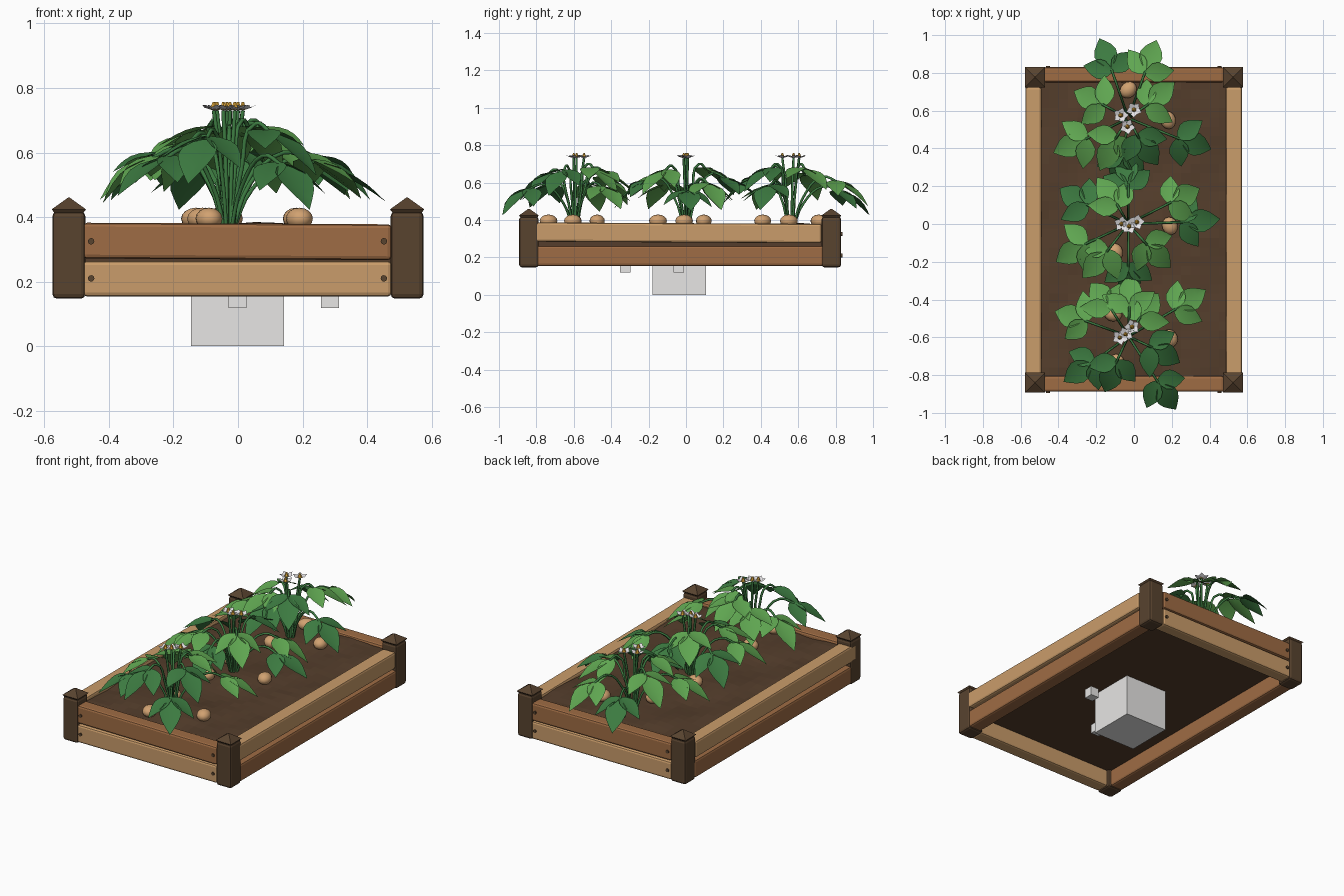
import bpy, bmesh, math, random
from math import radians, cos, sin
from mathutils import Matrix, Vector

random.seed(4)
if "Cube" in bpy.data.objects:
    bpy.data.objects.remove(bpy.data.objects["Cube"])


def material(name, r, g, b):
    m = bpy.data.materials.new(name)
    m.use_nodes = True
    m.diffuse_color = (r, g, b, 1)
    m.node_tree.nodes["Principled BSDF"].inputs["Base Color"].default_value = (r, g, b, 1)
    return m


LIGHT_WOOD = material("light_wood", 0.59, 0.335, 0.145)
RED_WOOD = material("red_wood", 0.345, 0.15, 0.058)
POST_WOOD = material("post_wood", 0.098, 0.056, 0.028)
SOIL = material("soil", 0.090, 0.048, 0.025)
DARK_GREEN = material("dark_green", 0.045, 0.195, 0.052)
LEAF = material("leaf_green", 0.115, 0.38, 0.082)
TUBER = material("tuber_tan", 0.64, 0.36, 0.165)
PETAL = material("petal_white", 0.88, 0.86, 0.88)
STAMEN = material("stamen_yellow", 0.85, 0.45, 0.05)
GREY = material("block_grey", 0.80, 0.79, 0.78)


def finish(name, bm, mats, smooth=False):
    mesh = bpy.data.meshes.new(name)
    bm.to_mesh(mesh)
    bm.free()
    for mat in mats:
        mesh.materials.append(mat)
    for p in mesh.polygons:
        p.use_smooth = smooth
    ob = bpy.data.objects.new(name, mesh)
    bpy.context.collection.objects.link(ob)
    return ob


def box(name, lo, hi, mat, bevel=0.0, tilt=(0, 0, 0)):
    lo, hi = Vector(lo), Vector(hi)
    bm = bmesh.new()
    bmesh.ops.create_cube(bm, size=1, matrix=Matrix.Diagonal((*(hi - lo), 1)))
    ob = finish(name, bm, [mat])
    ob.location = (lo + hi) / 2
    ob.rotation_euler = tilt
    if bevel:
        mod = ob.modifiers.new("bevel", "BEVEL")
        mod.width, mod.segments = bevel, 2


# Corner posts with collar and pyramid cap
for x, xn in ((-0.524, "right"), (0.524, "left")):
    for y, yn in ((-0.84, "front"), (0.777, "back")):
        box(f"{yn}_{xn}_post", (x - .051, y - .052, .147), (x + .051, y + .052, .417), POST_WOOD, .014)
        bm = bmesh.new()
        turn = Matrix.Rotation(radians(45), 4, 'Z')
        for r1, r2, z, d in ((.06, .075, .417, .014), (.075, 0.004, .442, .036)):
            bmesh.ops.create_cone(bm, cap_ends=True, segments=4, radius1=r1, radius2=r2, depth=d,
                                  matrix=Matrix.Translation((x, y, z)) @ turn)
        finish(f"{yn}_{xn}_post_cap", bm, [POST_WOOD])

# Short end planks and their screws
for yn, y0, y1, s in (("front", -.888, -.805, -1), ("back", .75, .83, 1)):
    box(f"{yn}_upper_plank", (-.48, y0, .269), (.476, y1, .38), RED_WOOD, .012, (0, radians(.3), 0))
    box(f"{yn}_lower_plank", (-.48, y0, .154), (.476, y1, .264), LIGHT_WOOD, .012)
    bm = bmesh.new()
    for x in (-.455, .452):
        for z in (.325, .21):
            place = Matrix.Translation((x, y0 if s < 0 else y1, z)) @ Matrix.Rotation(radians(90), 4, 'X')
            bmesh.ops.create_cone(bm, cap_ends=True, segments=12, radius1=.01, radius2=.01,
                                  depth=.012, matrix=place)
    finish(f"{yn}_screws", bm, [POST_WOOD])

# Long side planks
for xn, x0, x1 in (("right", -.575, -.49), ("left", .486, .573)):
    box(f"{xn}_upper_plank", (x0, -.845, .28), (x1, .725, .383), LIGHT_WOOD, .012, (radians(-.3), 0, 0))
    box(f"{xn}_lower_plank", (x0, -.80, .154), (x1, .735, .262), RED_WOOD, .012)

# Soil bed with a gently heaped top
bm = bmesh.new()
bmesh.ops.create_grid(bm, x_segments=20, y_segments=32, size=.5,
                      matrix=Matrix.Translation((0, -.025, .362)) @ Matrix.Diagonal((1, 1.57, 1, 1)))
for v in bm.verts:
    v.co.z += .007 * sin(v.co.x * 17) * cos(v.co.y * 11) + random.uniform(-.002, .002)
    v.co.z += .018 * max(0, 1 - abs(v.co.x) / .5) * (.5 + .5 * cos(v.co.y * 10.7))
skirt = bmesh.ops.extrude_edge_only(bm, edges=[e for e in bm.edges if e.is_boundary])["geom"]
for v in skirt:
    if isinstance(v, bmesh.types.BMVert):
        v.co.z = .255
bmesh.ops.holes_fill(bm, edges=[e for e in bm.edges if e.is_boundary], sides=0)
bmesh.ops.recalc_face_normals(bm, faces=bm.faces)
finish("soil_bed", bm, [SOIL])

# Grey blocks under the bed
box("large_block", (-.145, -.18, 0), (.143, .108, .288), GREY)
box("front_small_block", (-.03, -.353, .118), (.026, -.297, .174), GREY)
box("left_small_block", (.257, -.066, .118), (.313, -.01, .174), GREY)


def add_leaflet(bm, matrix, length, shade):
    # Ovate pointed leaflet with a raised fold and a drooping tip
    rows = []
    for t, w in ((0, .03), (.1, .16), (.27, .28), (.45, .3), (.65, .23), (.83, .12), (1, .005)):
        rows.append([bm.verts.new(matrix @ (Vector((t, s * w, .2 * w * abs(s) - .14 * t * t)) * length))
                     for s in (-1, 0, 1)])
    for a, b in zip(rows, rows[1:]):
        for i in (0, 1):
            bm.faces.new((a[i], b[i], b[i + 1], a[i + 1])).material_index = shade


def add_stem(curve, points):
    sp = curve.splines.new('BEZIER')
    sp.bezier_points.add(len(points) - 1)
    for bp, p in zip(sp.bezier_points, points):
        bp.co = p
        bp.handle_left_type = bp.handle_right_type = 'AUTO'


def plant(name, x, y, sprays, blooms, tuber_spots):
    home = Vector((x, y, 0))
    curve = bpy.data.curves.new(f"{name}_stems", 'CURVE')
    curve.dimensions = '3D'
    curve.bevel_depth, curve.bevel_resolution, curve.resolution_u = .0068, 1, 4
    curve.materials.append(DARK_GREEN)
    leaves = bmesh.new()
    # Arching stems, each ending in three leaflets
    for angle, reach, top, shade in sprays:
        a = radians(angle)
        out = Vector((cos(a), sin(a), 0))
        stalk = reach - .175
        tip = home + out * stalk + Vector((0, 0, top - .03))
        add_stem(curve, [home + out * r + Vector((0, 0, z)) for r, z in
                         ((.012, .35), (.02 + stalk * .18, .35 + (top - .35) * .6), (stalk * .65, top))] + [tip])
        for yaw, pitch, back, size in ((0, 27, 0, .205), (58, 17, .025, .175), (-58, 17, .025, .175)):
            m = (Matrix.Translation(tip - out * back + Vector((0, 0, back * .4)))
                 @ Matrix.Rotation(a + radians(yaw + random.uniform(-8, 8)), 4, 'Z')
                 @ Matrix.Rotation(radians(pitch + random.uniform(-6, 10)), 4, 'Y'))
            add_leaflet(leaves, m, size, shade)
    finish(f"{name}_leaves", leaves, [LEAF, DARK_GREEN], True)

    # Upright flower stalks with five-petalled blooms
    petals, centres = bmesh.new(), bmesh.new()
    for dx, dy in blooms:
        head = home + Vector((dx, dy, .73))
        add_stem(curve, [home + Vector((dx * .3, dy * .3, .35)), home + Vector((dx * .5, dy * .5, .55)), head])
        for k in range(5):
            m = Matrix.Translation(head) @ Matrix.Rotation(k * math.tau / 5 + dx * 30, 4, 'Z')
            ring = [petals.verts.new(m @ Vector(p)) for p in
                    ((0, 0, 0), (.024, -.017, .009), (.042, 0, .018), (.024, .017, .009))]
            petals.faces.new(ring)
        bmesh.ops.create_cone(centres, cap_ends=True, segments=6, radius1=.013, radius2=.004, depth=.024,
                              matrix=Matrix.Translation(head + Vector((0, 0, .015))))
    finish(f"{name}_petals", petals, [PETAL])
    finish(f"{name}_flower_centres", centres, [STAMEN])
    bpy.context.collection.objects.link(bpy.data.objects.new(f"{name}_stems", curve))

    # Tubers lying half buried round the base
    tubers = bmesh.new()
    for dx, dy in tuber_spots:
        m = (Matrix.Translation((x + dx, y + dy, .395)) @ Matrix.Rotation(dx * 9 + dy * 5, 4, 'Z')
             @ Matrix.Diagonal((.048, .041, .034, 1)))
        bmesh.ops.create_uvsphere(tubers, u_segments=14, v_segments=8, radius=1, matrix=m)
    finish(f"{name}_tubers", tubers, [TUBER], True)


# Three plants: (angle, reach, height, shade) for every stem
plant("back_plant", -.03, .56,
      [(-22, .48, .61, 1), (70, .45, .63, 0), (109, .46, .58, 1), (152, .34, .67, 0), (206, .44, .60, 0),
       (262, .38, .65, 1), (35, .31, .70, 0), (238, .31, .69, 0), (-62, .30, .70, 1)],
      [(-.04, .015), (.03, .045), (-.005, -.045)], [(.21, -.01), (0, .15), (-.03, -.15)])
plant("middle_plant", -.03, 0,
      [(155, .43, .62, 1), (27, .44, .62, 0), (2, .48, .58, 1), (205, .44, .61, 0), (232, .37, .66, 0),
       (270, .41, .63, 1), (90, .39, .65, 1), (-48, .33, .69, 0), (120, .30, .70, 0)],
      [(-.035, 0), (.045, .01), (.005, -.012)], [(.22, -.01), (-.1, .095), (-.07, -.15)])
plant("front_plant", -.03, -.595,
      [(30, .48, .60, 0), (88, .34, .68, 0), (160, .43, .61, 0), (216, .42, .61, 1), (245, .34, .67, 1),
       (-57, .48, .59, 1), (-25, .32, .69, 1), (122, .37, .65, 0), (58, .30, .70, 0)],
      [(-.045, -.005), (.02, .05), (-.015, .01)], [(.22, -.01), (-.08, .12), (-.06, -.14)])
